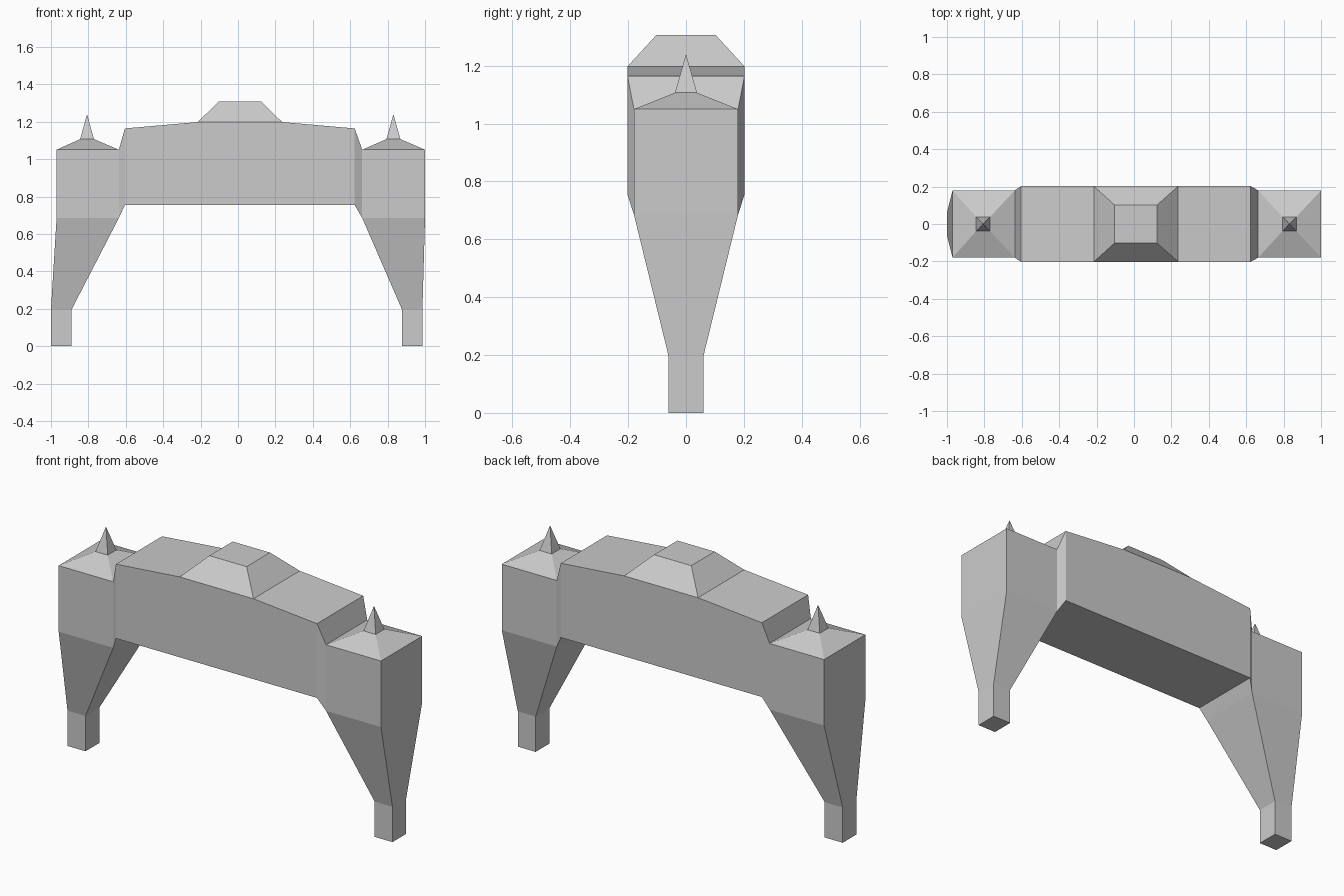
import bpy, bmesh

if "Cube" in bpy.data.objects:
    bpy.data.objects.remove(bpy.data.objects["Cube"])


def loft(name, rings, cap_start=False, cap_end=False, skip=()):
    """Skin four-point rings; skip holds (level, side) pairs left open at joints."""
    bm = bmesh.new()
    loops = [[bm.verts.new(p) for p in ring] for ring in rings]
    for i, (a, b) in enumerate(zip(loops, loops[1:])):
        for k in range(4):
            if (i, k) in skip:
                continue
            n = (k + 1) % 4
            bm.faces.new((a[k], a[n], b[n], b[k]))
    if cap_start:
        bm.faces.new(loops[0][::-1])
    if cap_end:
        bm.faces.new(loops[-1])
    bmesh.ops.remove_doubles(bm, verts=bm.verts, dist=1e-5)
    bmesh.ops.recalc_face_normals(bm, faces=bm.faces)
    mesh = bpy.data.meshes.new(name)
    bm.to_mesh(mesh)
    bm.free()
    obj = bpy.data.objects.new(name, mesh)
    bpy.context.collection.objects.link(obj)
    return obj


def level(x0, x1, y, z):
    """Horizontal rectangle, sides ordered front, right, back, left."""
    return [(x0, -y, z), (x1, -y, z), (x1, y, z), (x0, y, z)]


def section(x, y, z0, z1):
    """Upright rectangle across the bridge."""
    return [(x, -y, z0), (x, y, z0), (x, y, z1), (x, -y, z1)]


# Towers: foot, flared leg, block, hipped roof and spike
def tower(name, foot, body, tip, inner_side):
    loft(name, [
        level(*foot, 0.06, 0),
        level(*foot, 0.06, 0.195),
        level(*body, 0.18, 0.685),
        level(*body, 0.18, 1.05),
        level(tip - 0.037, tip + 0.037, 0.038, 1.107),
        level(tip, tip, 0, 1.24),
    ], cap_start=True, skip={(2, inner_side)})


tower("left_tower", (-1.0, -0.89), (-0.97, -0.637), -0.807, 1)
tower("right_tower", (0.877, 0.986), (0.664, 1.0), 0.831, 3)

# Bridge beam: tapered ends meet the towers, top rises to the middle
# (the top panel under the raised block is left open)
loft("bridge_beam", [
    section(-0.637, 0.18, 0.685, 1.05),
    section(-0.605, 0.202, 0.754, 1.164),
    section(-0.215, 0.202, 0.754, 1.198),
    section(0.236, 0.202, 0.754, 1.198),
    section(0.624, 0.202, 0.754, 1.164),
    section(0.664, 0.18, 0.685, 1.05),
], skip={(2, 2)})

# Raised centre block
loft("centre_block", [
    level(-0.215, 0.236, 0.202, 1.198),
    level(-0.104, 0.124, 0.102, 1.307),
], cap_end=True)
